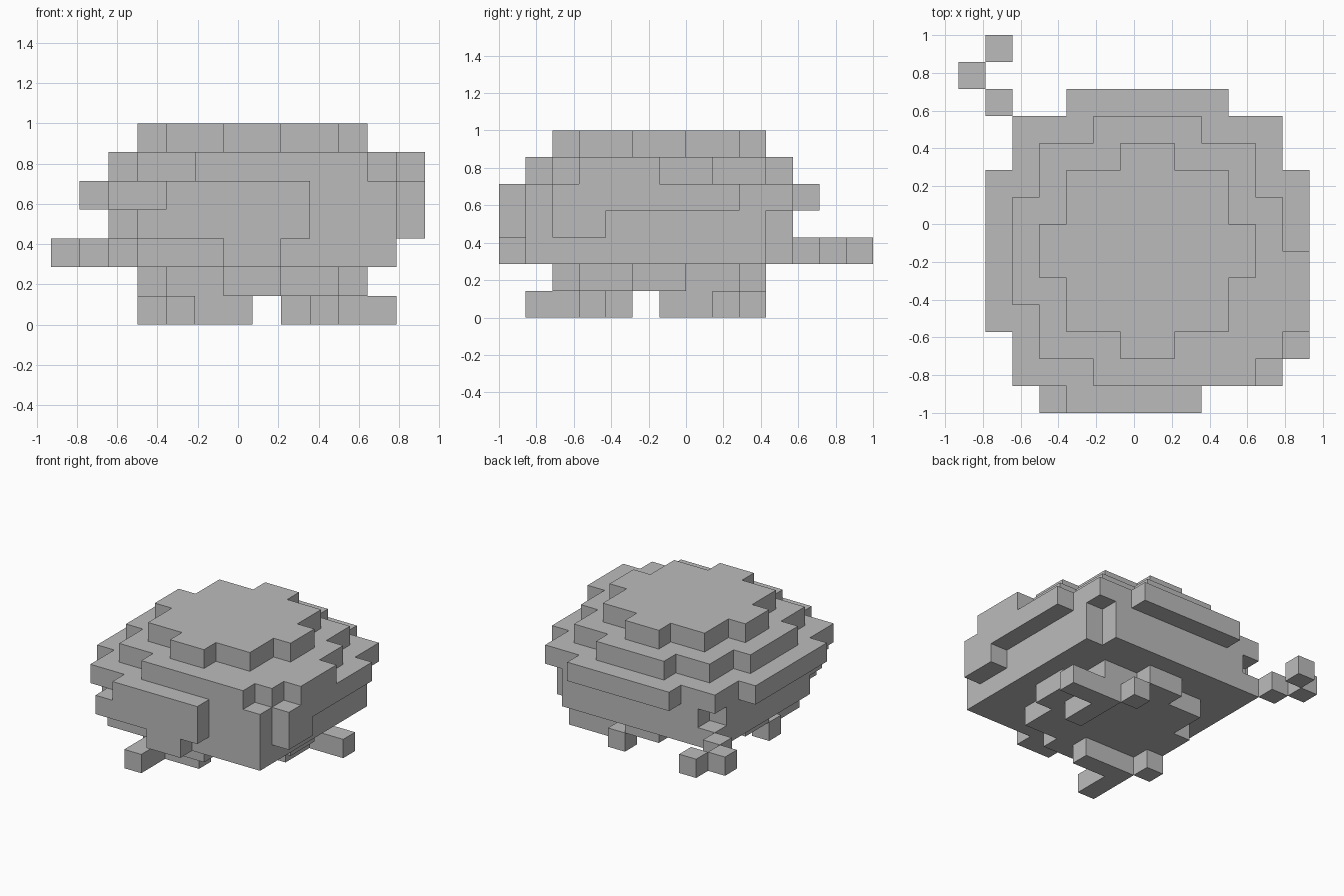
import bpy, bmesh
from mathutils import Vector

if "Cube" in bpy.data.objects:
    bpy.data.objects.remove(bpy.data.objects["Cube"], do_unlink=True)

U = 1 / 7                                # edge of one block
ORIGIN = Vector((-6.5, -7, 0))           # grid corner, in blocks

grey = bpy.data.materials.new("plain_grey")
grey.use_nodes = True
COLOUR = (0.5, 0.5, 0.5, 1)
grey.diffuse_color = COLOUR
for node in grey.node_tree.nodes:
    if node.type == "BSDF_PRINCIPLED":
        node.inputs["Base Color"].default_value = COLOUR


def blocks(x0, x1, y0, y1, z0, z1):
    """All unit blocks inside a box given in grid lines."""
    return {(x, y, z) for x in range(x0, x1) for y in range(y0, y1) for z in range(z0, z1)}


def round_plate(z):
    """Stepped disc used for the crown and the belly."""
    return blocks(4, 10, 3, 9, z, z + 1) | blocks(6, 8, 2, 10, z, z + 1) | blocks(3, 11, 5, 7, z, z + 1)


parts = {}

# Domed shell, from the top down
parts["shell_crown"] = round_plate(6)
parts["shell_upper"] = (blocks(3, 11, 2, 10, 5, 6) | blocks(5, 11, 1, 2, 5, 6)
                        | blocks(5, 9, 10, 11, 5, 6) | blocks(2, 3, 4, 8, 5, 6)
                        | blocks(11, 12, 2, 8, 5, 6) | blocks(12, 13, 3, 6, 5, 6))
parts["shell_rim"] = (blocks(2, 12, 1, 11, 4, 5) | blocks(4, 10, 11, 12, 4, 5)
                      | blocks(12, 13, 2, 9, 4, 5) | blocks(1, 2, 3, 9, 4, 5)
                      | blocks(12, 13, 2, 4, 3, 4))

# Body with its notched corners
parts["body"] = (blocks(2, 12, 1, 11, 2, 4) - blocks(2, 3, 1, 2, 2, 4)
                 - blocks(11, 12, 10, 11, 2, 4) - {(2, 10, 3), (2, 2, 2)})
parts["belly"] = round_plate(1)

# Head with a jaw under it, and the zigzag tail
parts["head"] = blocks(4, 9, 0, 1, 3, 5) | {(3, 0, 3)}
parts["jaw"] = blocks(6, 8, 0, 1, 2, 3)
parts["tail"] = {(1, 11, 2), (0, 12, 2), (1, 13, 2)}

# Two feet, one the diagonal mirror of the other
foot = blocks(4, 5, 1, 4, 0, 1) | blocks(5, 7, 3, 4, 0, 1) | {(3, 4, 0)}
parts["right_foot"] = foot
parts["left_foot"] = {(12 - y, 12 - x, z) for x, y, z in foot}

solid = set().union(*parts.values())


def build(name, cells):
    """Skin the outer sides of the blocks and merge the flat areas."""
    bm = bmesh.new()
    for cell in sorted(cells):
        centre = Vector(cell) + Vector((0.5, 0.5, 0.5))
        for axis in range(3):
            for sign in (-1, 1):
                n = Vector((0, 0, 0))
                n[axis] = sign
                if tuple(int(c + d) for c, d in zip(cell, n)) in solid:
                    continue
                a = Vector((0, 0, 0))
                a[(axis + 1) % 3] = 0.5
                b = n.cross(a)
                corners = (a + b, b - a, -a - b, a - b)
                quad = [bm.verts.new((centre + n / 2 + c + ORIGIN) * U) for c in corners]
                bm.faces.new(quad)
    bmesh.ops.remove_doubles(bm, verts=bm.verts[:], dist=0.001)
    bmesh.ops.dissolve_limit(bm, angle_limit=0.02, verts=bm.verts[:], edges=bm.edges[:])
    mesh = bpy.data.meshes.new(name)
    bm.to_mesh(mesh)
    bm.free()
    mesh.materials.append(grey)
    bpy.context.collection.objects.link(bpy.data.objects.new(name, mesh))


for part, cells in parts.items():
    build(part, cells)
